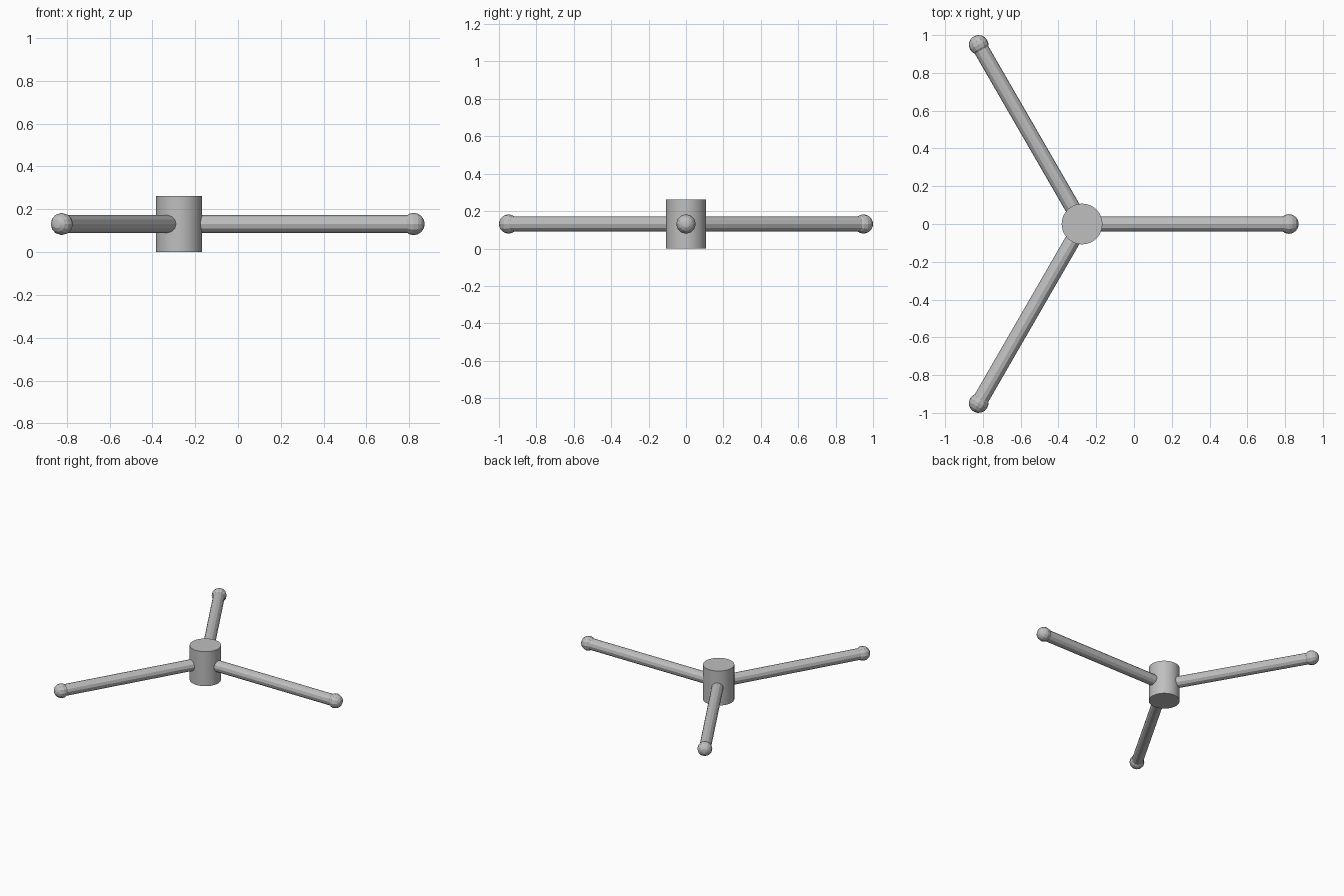
import bpy
import math
from mathutils import Matrix, Vector

cube = bpy.data.objects.get("Cube")
if cube:
    bpy.data.objects.remove(cube, do_unlink=True)

# Single grey finish
grey = bpy.data.materials.new("light_grey")
grey.use_nodes = True
colour = (0.52, 0.52, 0.52, 1)
grey.diffuse_color = colour
grey.node_tree.nodes["Principled BSDF"].inputs["Base Color"].default_value = colour

HUB_RADIUS, HUB_HEIGHT = 0.108, 0.262
ARM_RADIUS, ARM_LENGTH = 0.041, 1.095
BALL_RADIUS = 0.052
centre = Vector((-0.275, 0, HUB_HEIGHT / 2))


def finish(name, smooth_angle):
    obj = bpy.context.object
    obj.name = name
    obj.data.materials.append(grey)
    bpy.ops.object.shade_smooth_by_angle(angle=math.radians(smooth_angle))
    return obj


# Upright cylindrical hub
bpy.ops.mesh.primitive_cylinder_add(vertices=32, radius=HUB_RADIUS,
                                    depth=HUB_HEIGHT, location=centre)
finish("hub", 30)

# Three radial arms, each ending in a faceted ball
for name, angle in (("left", 0), ("back", 120), ("front", 240)):
    turn = Matrix.Rotation(math.radians(angle), 4, "Z")
    direction = turn @ Vector((1, 0, 0))
    rotation = (turn @ Matrix.Rotation(math.pi / 2, 4, "Y")).to_euler()

    bpy.ops.mesh.primitive_cylinder_add(
        vertices=12, radius=ARM_RADIUS, depth=ARM_LENGTH,
        location=centre + direction * ARM_LENGTH / 2, rotation=rotation)
    finish(name + "_arm", 20)

    bpy.ops.mesh.primitive_uv_sphere_add(
        segments=12, ring_count=8, radius=BALL_RADIUS,
        location=centre + direction * ARM_LENGTH, rotation=rotation)
    finish(name + "_arm_ball", 20)
